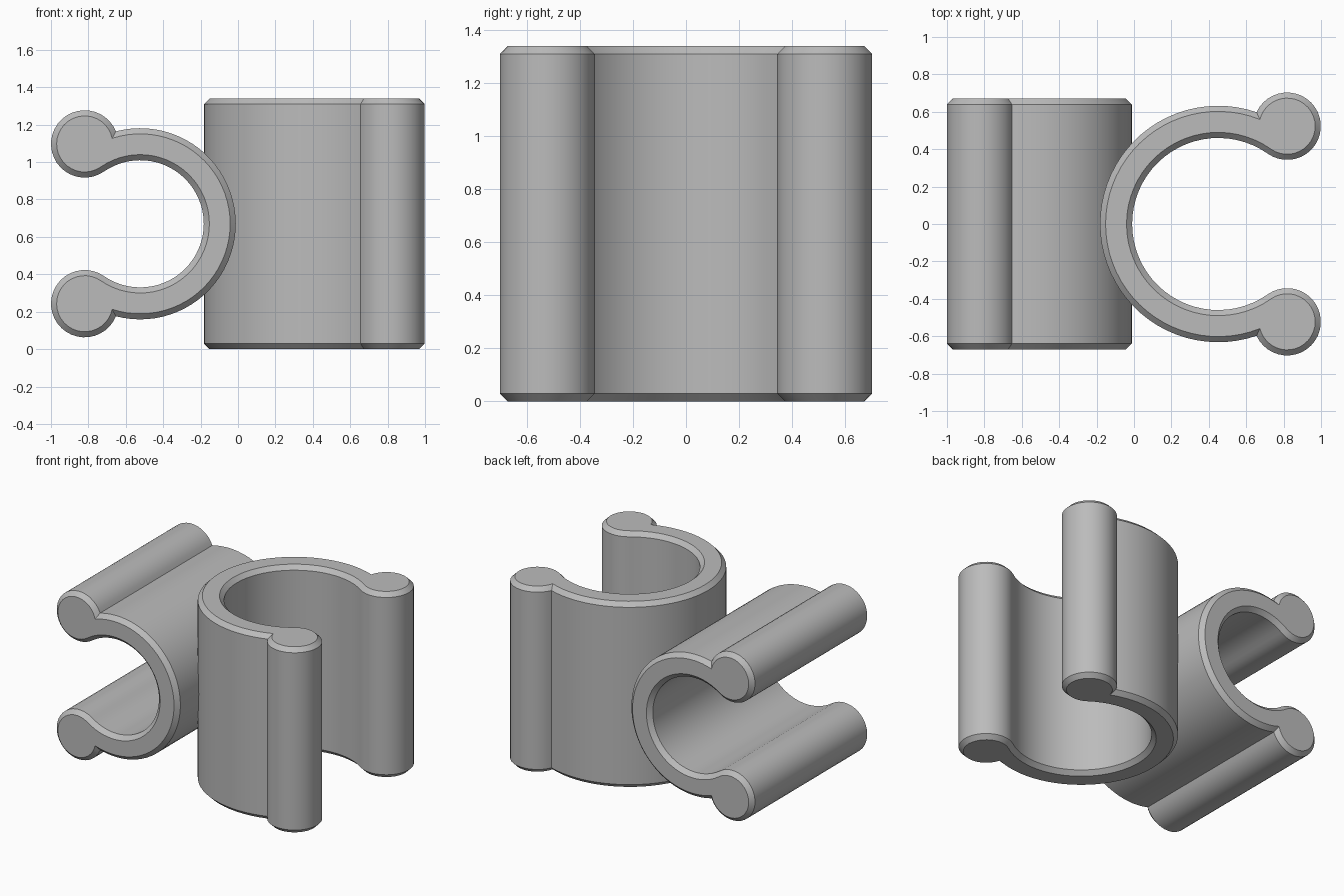
import bpy
import bmesh
from math import acos, atan2, cos, pi, radians, sin
from mathutils import Vector

cube = bpy.data.objects.get("Cube")
if cube:
    bpy.data.objects.remove(cube, do_unlink=True)

LENGTH = 1.34
CHAMFER = 0.03

grey = bpy.data.materials.new("plain grey")
grey.use_nodes = True
grey.diffuse_color = (0.5, 0.5, 0.5, 1)
grey.node_tree.nodes["Principled BSDF"].inputs["Base Color"].default_value = (0.5, 0.5, 0.5, 1)


def arc(centre, radius, start, end, steps):
    return [centre + radius * Vector((cos(t), sin(t)))
            for t in (start + (end - start) * i / steps for i in range(steps + 1))]


def clip_profile(outer, inner, bead, angle):
    """Open ring with a round bead on each tip, tangent to the inner wall."""
    origin = Vector((0, 0))
    reach = inner + bead
    bead_centre = reach * Vector((cos(angle), sin(angle)))
    crease = angle + acos((outer ** 2 + reach ** 2 - bead ** 2) / (2 * outer * reach))
    to_crease = outer * Vector((cos(crease), sin(crease))) - bead_centre
    bead_start = atan2(to_crease.y, to_crease.x)
    if bead_start < angle:
        bead_start += 2 * pi
    half = arc(origin, outer, pi, crease, 22)
    half += arc(bead_centre, bead, bead_start, angle - pi, 28)[1:]
    half += arc(origin, inner, angle, pi, 22)[1:]
    return half + [Vector((p.x, -p.y)) for p in half[-2:0:-1]]


def make_clip(name, outer, inner, bead, angle, place):
    bm = bmesh.new()
    full = clip_profile(outer, inner, bead, angle)
    small = clip_profile(outer - CHAMFER, inner + CHAMFER, bead - CHAMFER, angle)
    end = LENGTH / 2
    levels = [(small, -end), (full, CHAMFER - end), (full, end - CHAMFER), (small, end)]
    loops = [[bm.verts.new(place(p.x, p.y, w)) for p in prof] for prof, w in levels]
    # walls and chamfers
    for low, high in zip(loops, loops[1:]):
        for i in range(len(low)):
            bm.faces.new((low[i - 1], low[i], high[i], high[i - 1]))
    # flat ends
    bm.faces.new(loops[0])
    bm.faces.new(loops[-1])
    bmesh.ops.recalc_face_normals(bm, faces=bm.faces)
    mesh = bpy.data.meshes.new(name)
    bm.to_mesh(mesh)
    bm.free()
    mesh.materials.append(grey)
    obj = bpy.data.objects.new(name, mesh)
    bpy.context.collection.objects.link(obj)
    bpy.ops.object.select_all(action="DESELECT")
    obj.select_set(True)
    bpy.context.view_layer.objects.active = obj
    bpy.ops.object.shade_smooth_by_angle(angle=radians(30))


# Large upright clip, open towards +x
make_clip("large_upright_clip", 0.632, 0.46, 0.18, radians(54.8),
          lambda u, v, w: (0.45 + u, v, LENGTH / 2 + w))
# Small clip lying along y, open towards -x
make_clip("small_lying_clip", 0.511, 0.34, 0.18, radians(55.2),
          lambda u, v, w: (-0.523 - u, w, LENGTH / 2 + v))
